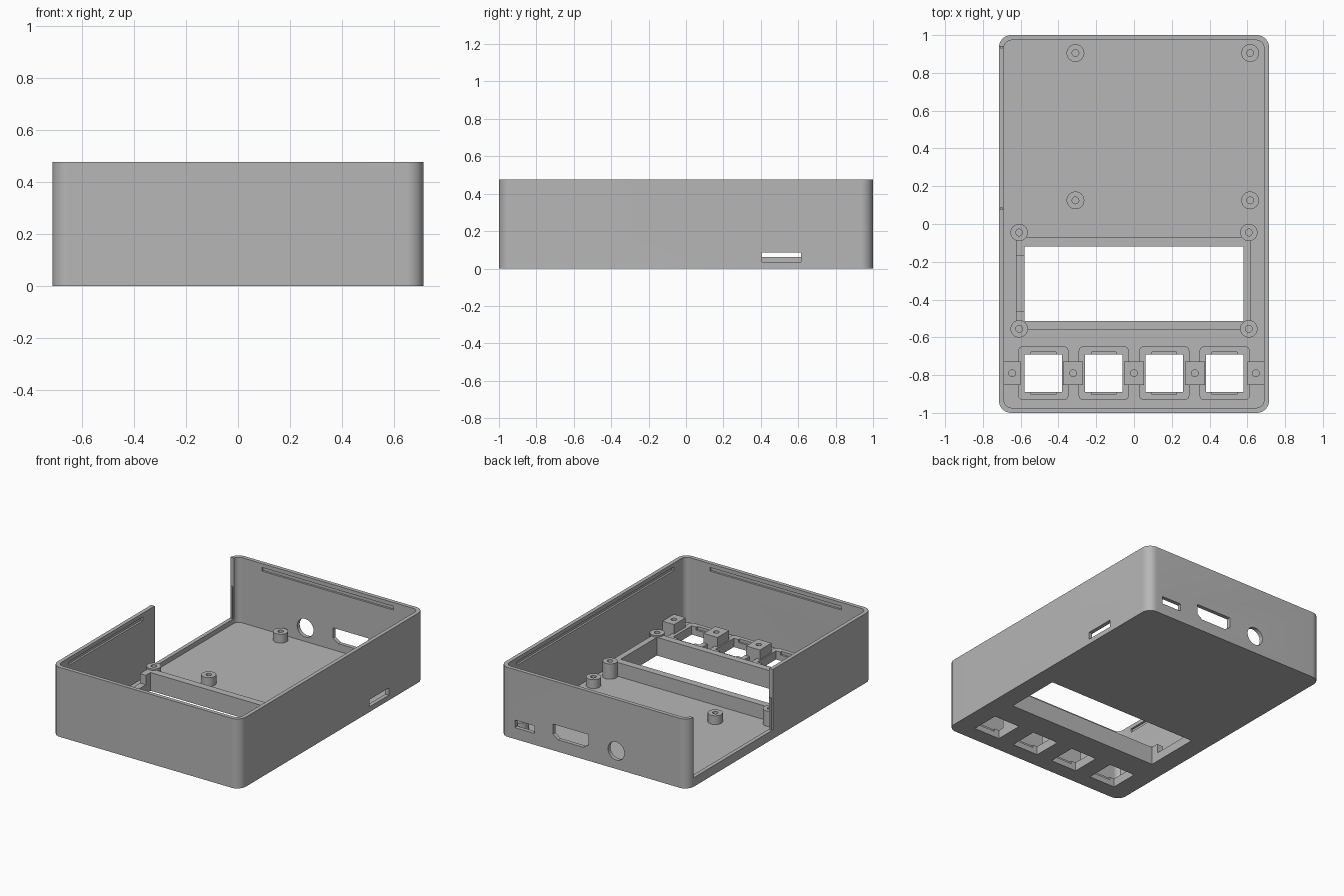
import bpy, bmesh, math
from mathutils import Matrix

if "Cube" in bpy.data.objects:
    bpy.data.objects.remove(bpy.data.objects["Cube"], do_unlink=True)

grey = bpy.data.materials.new("grey_plastic")
grey.use_nodes = True
grey.diffuse_color = (0.47, 0.47, 0.47, 1)
grey.node_tree.nodes["Principled BSDF"].inputs["Base Color"].default_value = grey.diffuse_color

W, L, H = 0.715, 1.0, 0.477      # half width, half length, height
T, FLOOR = 0.027, 0.03           # wall and floor thickness


def prism(name, points, z0, z1):
    """Extrude a flat outline from z0 to z1."""
    bm = bmesh.new()
    face = bm.faces.new([bm.verts.new((x, y, z0)) for x, y in points])
    ext = bmesh.ops.extrude_face_region(bm, geom=[face])
    verts = [g for g in ext["geom"] if isinstance(g, bmesh.types.BMVert)]
    bmesh.ops.translate(bm, verts=verts, vec=(0, 0, z1 - z0))
    bmesh.ops.recalc_face_normals(bm, faces=bm.faces)
    mesh = bpy.data.meshes.new(name)
    bm.to_mesh(mesh)
    bm.free()
    mesh.materials.append(grey)
    obj = bpy.data.objects.new(name, mesh)
    bpy.context.collection.objects.link(obj)
    return obj


def box(name, x0, x1, y0, y1, z0, z1):
    return prism(name, [(x0, y0), (x1, y0), (x1, y1), (x0, y1)], z0, z1)


def rounded(name, x0, x1, y0, y1, z0, z1, r, steps=8):
    centres = [(x1 - r, y1 - r), (x0 + r, y1 - r), (x0 + r, y0 + r), (x1 - r, y0 + r)]
    pts = []
    for q, (cx, cy) in enumerate(centres):
        for i in range(steps + 1):
            a = (q + i / steps) * math.pi / 2
            pts.append((cx + r * math.cos(a), cy + r * math.sin(a)))
    return prism(name, pts, z0, z1)


def cylinder(name, x, y, r, z0, z1, n=32):
    angles = [2 * math.pi * i / n for i in range(n)]
    return prism(name, [(x + r * math.cos(a), y + r * math.sin(a)) for a in angles], z0, z1)


def combine(obj, others, operation="DIFFERENCE"):
    """Cut or join the other solids and remove them."""
    for other in others:
        mod = obj.modifiers.new("cut", "BOOLEAN")
        mod.operation, mod.solver, mod.object = operation, "EXACT", other
        bpy.context.view_layer.update()
        deps = bpy.context.evaluated_depsgraph_get()
        mesh = bpy.data.meshes.new_from_object(obj.evaluated_get(deps))
        obj.modifiers.clear()
        obj.data = mesh
        bpy.data.objects.remove(other, do_unlink=True)


def back_port(name, points):
    """Port cutter through the back wall from an x, z outline."""
    port = prism(name, points, -0.1, 0.1)
    port.data.transform(Matrix.Translation((0, L, 0)) @ Matrix.Rotation(math.pi / 2, 4, "X"))
    return port


BUTTONS = [-0.48, -0.16, 0.16, 0.48]
BY = -0.79
window = (-0.58, 0.58, -0.513, -0.12)

# Open-topped case
case = rounded("case", -W, W, -L, L, 0, H, 0.065, 12)
cuts = [rounded("cavity", T - W, W - T, T - L, L - T, FLOOR, H + 0.1, 0.04, 12)]
cuts.append(box("window_cut", *window, -0.1, 0.2))
cuts += [box("button_cut", x - 0.1, x + 0.1, BY - 0.1, BY + 0.1, -0.1, 0.2) for x in BUTTONS]
# Side opening and card slot
cuts.append(box("side_opening", -0.8, -0.66, 0.08, 0.94, 0.062, 0.6))
cuts.append(box("card_slot", 0.66, 0.8, 0.405, 0.615, 0.035, 0.085))
# Lid snap grooves near the rim
gz = (0.425, 0.45)
d = T * 0.5
cuts.append(box("back_groove", -0.5, 0.5, 0.95, L - T + d, *gz))
cuts.append(box("front_groove", -0.5, 0.5, -L + T - d, -0.95, *gz))
cuts.append(box("right_groove", 0.66, W - T + d, -0.85, 0.85, *gz))
cuts.append(box("left_groove", -W + T - d, -0.66, -0.85, -0.05, *gz))
# Ports in the back wall
cuts.append(back_port("small_port", [(0.45, 0.078), (0.6, 0.078), (0.6, 0.13), (0.45, 0.13)]))
cuts.append(back_port("wide_port", [(0.08, 0.082), (0.27, 0.082), (0.31, 0.11),
                                    (0.31, 0.18), (0.04, 0.18), (0.04, 0.11)]))
ring = [2 * math.pi * i / 32 for i in range(32)]
cuts.append(back_port("round_port", [(-0.17 + 0.062 * math.cos(a), 0.123 + 0.062 * math.sin(a)) for a in ring]))
combine(case, cuts)
parts = [case]

# Guide ribs on the edges of the side opening
for name, y0, y1 in (("front_guide_rib", 0.075, 0.09), ("back_guide_rib", 0.93, 0.945)):
    parts.append(box(name, -0.707, -0.695, y0, y1, 0.05, 0.28))

# Circuit board standoffs
for x in (-0.31, 0.615):
    for y in (0.125, 0.905):
        post = cylinder("board_standoff", x, y, 0.047, 0.02, 0.09)
        combine(post, [cylinder("hole", x, y, 0.018, FLOOR, 0.2, 20)])
        parts.append(post)

# Display frame with corner posts and a cable notch
frame = box("display_frame", -0.625, 0.62, -0.56, -0.07, 0.02, 0.125)
combine(frame, [box("opening", *window, -0.1, 0.3),
                box("notch", -0.7, -0.55, -0.46, -0.17, 0.06, 0.3)])
corners = [(x, y) for x in (-0.608, 0.608) for y in (-0.555, -0.045)]
combine(frame, [cylinder("post", x, y, 0.046, 0.02, 0.135) for x, y in corners], "UNION")
combine(frame, [cylinder("hole", x, y, 0.018, 0.05, 0.3, 20) for x, y in corners])
parts.append(frame)

# Button surrounds
for x in BUTTONS:
    rim = rounded("button_surround", x - 0.133, x + 0.133, BY - 0.142, BY + 0.142, 0.02, 0.06, 0.025, 5)
    combine(rim, [box("opening", x - 0.1, x + 0.1, BY - 0.1, BY + 0.1, -0.1, 0.2),
                  box("relief", x - 0.066, x + 0.066, BY - 0.113, BY + 0.113, 0.04, 0.2)])
    parts.append(rim)

# Screw blocks between the buttons
for x0, x1 in ((-0.7, -0.6), (-0.375, -0.27), (-0.052, 0.052), (0.27, 0.375), (0.6, 0.7)):
    hx = max(-0.645, min(0.645, (x0 + x1) / 2))
    block = box("screw_block", x0, x1, BY - 0.063, BY + 0.063, 0.02, 0.125)
    combine(block, [cylinder("hole", hx, BY, 0.018, 0.05, 0.3, 20)])
    parts.append(block)

bpy.ops.object.select_all(action="DESELECT")
for part in parts:
    part.select_set(True)
bpy.context.view_layer.objects.active = case
bpy.ops.object.shade_smooth_by_angle(angle=math.radians(30))
